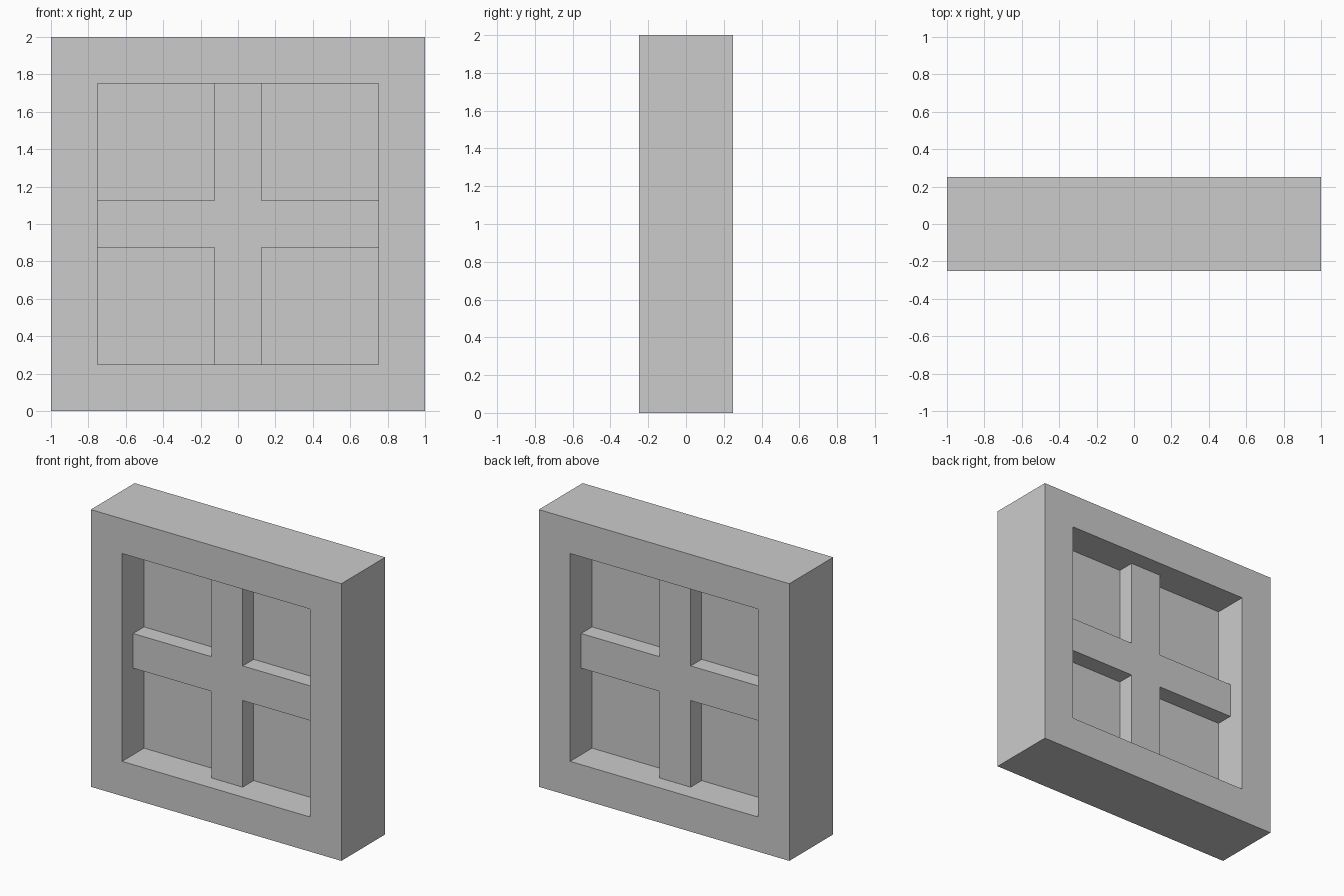
import bpy, bmesh

if "Cube" in bpy.data.objects:
    bpy.data.objects.remove(bpy.data.objects["Cube"])


def make_object(name, bm):
    bmesh.ops.recalc_face_normals(bm, faces=bm.faces)
    mesh = bpy.data.meshes.new(name)
    bm.to_mesh(mesh)
    bm.free()
    obj = bpy.data.objects.new(name, mesh)
    bpy.context.collection.objects.link(obj)
    return obj


def square(bm, half, y):
    """Square loop of vertices centred on z = 1."""
    return [bm.verts.new((sx * half, y, 1 + sz * half))
            for sx, sz in ((-1, -1), (1, -1), (1, 1), (-1, 1))]


FRAME, OPENING, BAR = 1.0, 0.75, 0.125   # half sizes

# Outer frame: four square loops bridged into a closed ring
bm = bmesh.new()
loops = [square(bm, h, y) for h, y in
         ((FRAME, -0.25), (FRAME, 0.25), (OPENING, 0.25), (OPENING, -0.25))]
for i in range(4):
    a, b = loops[i], loops[(i + 1) % 4]
    for j in range(4):
        k = (j + 1) % 4
        bm.faces.new((a[j], a[k], b[k], b[j]))
make_object("window_frame", bm)

# Crossbars: one plus-shaped profile extruded through the depth
bm = bmesh.new()
arm = [(BAR, BAR), (OPENING, BAR), (OPENING, -BAR)]
profile = []
for turn in range(4):
    profile += arm
    arm = [(z, -x) for x, z in arm]
face = bm.faces.new([bm.verts.new((x, -BAR, 1 + z)) for x, z in profile])
ext = bmesh.ops.extrude_face_region(bm, geom=[face], use_keep_orig=True)
bmesh.ops.translate(bm, vec=(0, 2 * BAR, 0),
                    verts=[g for g in ext["geom"] if isinstance(g, bmesh.types.BMVert)])
make_object("window_crossbars", bm)

# Pane: a single sheet in the middle of the frame
bm = bmesh.new()
bm.faces.new(square(bm, OPENING, 0))
make_object("window_pane", bm)
